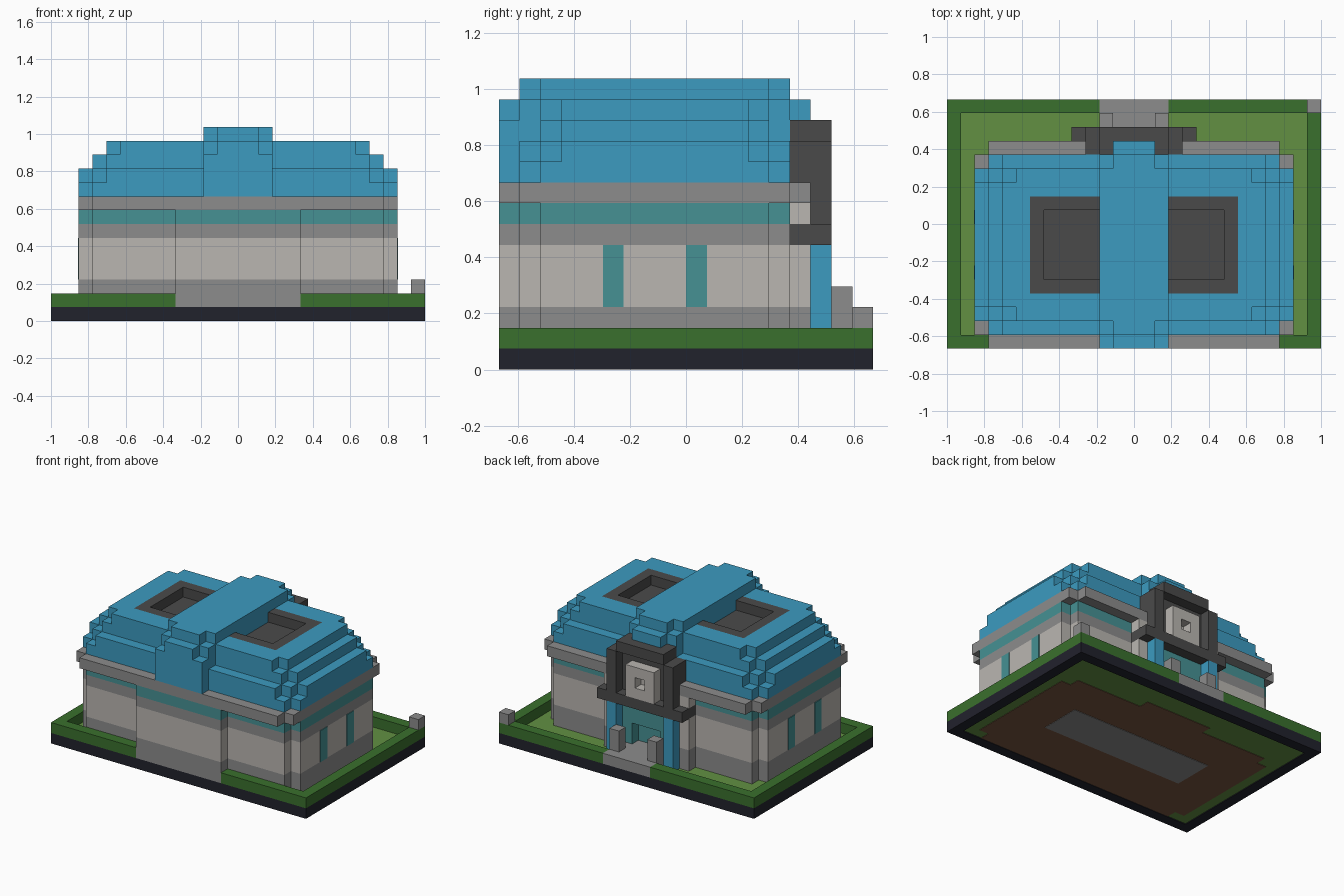
import bpy
import bmesh
from mathutils import Matrix, Vector

cube = bpy.data.objects.get("Cube")
if cube:
    bpy.data.objects.remove(cube)

# The model sits on a block grid, WIDE blocks across and DEEP blocks back
WIDE, DEEP = 27, 18
UNIT = 2 / WIDE


def material(name, code):
    def linear(c):
        return c / 12.92 if c <= 0.04045 else ((c + 0.055) / 1.055) ** 2.4
    colour = [linear(c / 255) for c in bytes.fromhex(code)] + [1]
    mat = bpy.data.materials.new(name)
    mat.use_nodes = True
    mat.diffuse_color = colour
    mat.node_tree.nodes["Principled BSDF"].inputs["Base Color"].default_value = colour
    return mat


blue = material("roof blue", "3C9BC0")
stone = material("stone grey", "8C8C8C")
plaster = material("pale plaster", "BAB6B1")
teal = material("teal", "469194")
charcoal = material("charcoal", "4A4A4A")
hedge_green = material("hedge green", "3A702D")
grass_green = material("grass green", "629042")
base_dark = material("dark base", "21222C")
soil = material("soil brown", "785640")


def block(x, y, z):
    """One box given by its grid ranges."""
    return [(x, y, z)]


def pair(x, y, z):
    """A box and its mirror image across the middle."""
    return block(x, y, z) + block((WIDE - x[1], WIDE - x[0]), y, z)


def centred(width, y, z):
    """A box of the given width centred on the middle."""
    return block(((WIDE - width) / 2, (WIDE + width) / 2), y, z)


def part(name, mat, *groups):
    bm = bmesh.new()
    for ranges in sum(groups, []):
        low, high = (Vector(corner) for corner in zip(*ranges))
        mid = (low + high) / 2 - Vector((WIDE / 2, DEEP / 2, 0))
        matrix = Matrix.Translation(mid * UNIT) @ Matrix.Diagonal((*(high - low) * UNIT, 1))
        bmesh.ops.create_cube(bm, size=1, matrix=matrix)
    mesh = bpy.data.meshes.new(name)
    bm.to_mesh(mesh)
    bm.free()
    mesh.materials.append(mat)
    obj = bpy.data.objects.new(name, mesh)
    bpy.context.collection.objects.link(obj)
    return obj


# Base, lawn and hedge
front, back = (0, 1), (DEEP - 1, DEEP)
ground, low = (0, 1), (1, 2)
part("base_rim", base_dark,
     centred(WIDE, front, ground), centred(WIDE, back, ground),
     pair((0, 1), (0, DEEP), ground))
part("lawn", grass_green, centred(WIDE - 2, (1, DEEP - 1), (0.08, 1)))
part("soil_patch", soil,
     centred(21, (1, 14), (0.04, 0.5)), centred(23, (2, 13), (0.04, 0.5)),
     centred(7, (7, 15), (0.04, 0.5)))
part("foundation", stone, centred(15, (6, 10), (0, 0.5)))
part("hedge", hedge_green,
     pair((0, 1), (0, DEEP), low), pair((0, 9), front, low),
     pair((0, 11), back, low))
part("corner_post", stone, block((WIDE - 1, WIDE), back, (2, 3)))

# Walls in horizontal bands, with stepped corners and a projecting front bay
bands = [("plinth", stone, (1, 3)), ("wall", plaster, (3, 6)),
         ("wall_course", stone, (6, 7)), ("frieze", teal, (7, 8))]
for name, mat, z in bands:
    part(name, mat, centred(21, (1, 14), z), centred(23, (2, 13), z),
         centred(9, (0, 7), z))
part("cornice", stone,
     centred(21, (0, 14), (8, 9)), centred(23, (1, 14), (8, 9)),
     pair((3, 10), (13, 15), (8, 9)))

# Narrow windows in both end walls
skin = 0.06
for name, y in (("front_side_window", (5, 6)), ("back_side_window", (9, 10))):
    part(name, teal, pair((2 - skin, 3), y, (3, 6)))

# Roof tiers, each with stepped corners
tiers = [
    centred(23, (2, 13), (9, 10)) + centred(21, (1, 14), (9, 10)),
    centred(23, (3, 12), (10, 11)) + centred(21, (2, 13), (10, 11))
    + centred(19, (1, 14), (10, 11)),
    centred(21, (3, 12), (11, 12)) + centred(19, (2, 13), (11, 12)),
]
for index, tier in enumerate(tiers):
    part(f"roof_tier_{index + 1}", blue, tier)

# Top tier leaves room for the two sunken wells
top = (12, 13)
part("roof_top", blue,
     centred(17, (2, 4), top), centred(19, (3, 4), top),
     centred(17, (11, 13), top), centred(19, (11, 12), top),
     pair((4, 6), (3, 12), top))
part("roof_well_rim", charcoal,
     pair((6, 11), (4, 5), top), pair((6, 11), (10, 11), top),
     pair((6, 7), (4, 11), top))
part("roof_well_floor", charcoal, pair((7, 11), (5, 10), (12, 12 + skin)))

# Central vault running front to back over the roof
part("roof_vault", blue,
     centred(5, (2, 13), (9, 14)), centred(3, (1, 14), (9, 14)),
     centred(5, (1, 14), (9, 13)), centred(5, front, (9, 12)),
     centred(3, (0, 14), (9, 13)), centred(3, (13, 15), top))

# Entrance at the back
part("entrance_plinth", stone, pair((9, 10), (13, 15), (1, 3)))
part("entrance_pilaster", plaster,
     pair((9, 10), (13, 15), (3, 6)), pair((9, 10), (13, 15), (7, 8)))
part("entrance_door", teal,
     pair((10, 12), (13, 15), (1, 6)), centred(3, (13, 15), (4, 6)),
     centred(3, (13, 14 + skin), (1, 4)))
part("entrance_column", blue, pair((10, 11), (14, 16), (1, 6)))
part("entrance_path", stone, centred(5, (14, DEEP), low))
part("path_post", stone, pair((11, 12), (16, 17), (1, 4)))

# Clock surround and clock
part("clock_ledge", charcoal, centred(9, (14, 16), (6, 7)))
part("clock_surround", charcoal,
     centred(7, (14, 15), (7, 11)), centred(5, (14, 16), (11, 12)),
     pair((10, 11), (14, 16), (7, 11)))
part("clock_face", plaster,
     pair((12, 13), (14, 16), (7, 10)), centred(3, (14, 16), (7, 8)),
     centred(3, (14, 16), (9, 10)), centred(1, (14, 15 + skin), (8, 9)))
